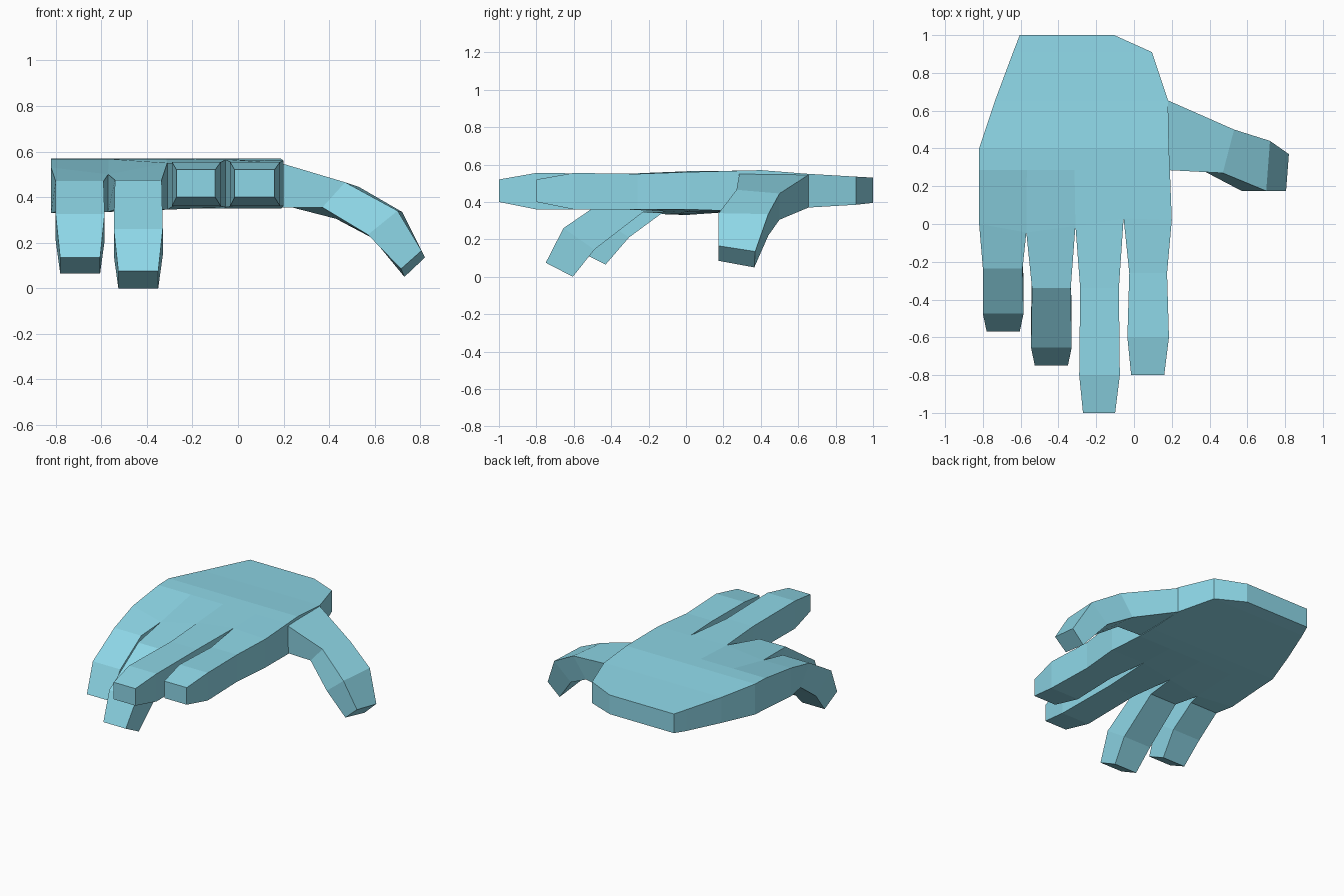
import bpy, bmesh

skin = bpy.data.materials.new("pale_blue")
skin.diffuse_color = (0.27, 0.68, 0.80, 1)


def loft(bm, ring, sections):
    """Bridge a ring of four verts through successive sections and cap the end."""
    for sec in sections:
        nxt = [bm.verts.new(p) for p in sec]
        for i in range(4):
            j = (i + 1) % 4
            bm.faces.new((ring[i], ring[j], nxt[j], nxt[i]))
        ring = nxt
    bm.faces.new(ring)


def finish(bm, name):
    bmesh.ops.recalc_face_normals(bm, faces=bm.faces)
    mesh = bpy.data.meshes.new(name)
    bm.to_mesh(mesh)
    bm.free()
    mesh.materials.append(skin)
    obj = bpy.data.objects.new(name, mesh)
    bpy.context.collection.objects.link(obj)
    return obj


# palm: rows from wrist to knuckles, each with five columns
bm = bmesh.new()
rows = [  # y, left x, right x, bottom z, top z
    (1.00, -0.605, -0.105, 0.395, 0.53),
    (0.91, -0.64, 0.095, 0.385, 0.535),
    (0.655, -0.735, 0.18, 0.37, 0.55),
    (0.40, -0.82, 0.185, 0.355, 0.57),
    (0.285, -0.82, 0.19, 0.35, 0.567),
]
knuckles = [  # x, y, bottom z, top z of the webs between fingers
    (-0.82, 0.0, 0.33, 0.53), (-0.57, -0.045, 0.335, 0.50),
    (-0.31, -0.01, 0.345, 0.55), (-0.055, 0.03, 0.355, 0.565),
    (0.20, 0.02, 0.36, 0.56),
]
grid = [[(x0 + (x1 - x0) * i / 4, y, zb, zt) for i in range(5)]
        for y, x0, x1, zb, zt in rows] + [knuckles]
top = [[bm.verts.new((x, y, zt)) for x, y, zb, zt in r] for r in grid]
bot = [[bm.verts.new((x, y, zb)) for x, y, zb, zt in r] for r in grid]
for r in range(len(grid) - 1):
    for c in range(4):
        for layer in (top, bot):
            bm.faces.new((layer[r][c], layer[r][c + 1],
                          layer[r + 1][c + 1], layer[r + 1][c]))
    for c in (0, 4):
        bm.faces.new((top[r][c], top[r + 1][c], bot[r + 1][c], bot[r][c]))
for c in range(4):
    bm.faces.new((top[0][c], top[0][c + 1], bot[0][c + 1], bot[0][c]))

# fingers: x range, then top (y, z) and bottom (y, z) of each section
fingers = [
    [(-0.80, -0.59, (-0.235, 0.47), (-0.135, 0.335)),
     (-0.80, -0.585, (-0.475, 0.325), (-0.305, 0.21)),
     (-0.78, -0.605, (-0.57, 0.135), (-0.43, 0.065))],
    [(-0.54, -0.335, (-0.34, 0.475), (-0.23, 0.345)),
     (-0.545, -0.33, (-0.655, 0.26), (-0.49, 0.145)),
     (-0.525, -0.35, (-0.75, 0.075), (-0.605, 0.0))],
    [(-0.285, -0.08, (-0.34, 0.55), (-0.34, 0.36)),
     (-0.29, -0.075, (-0.80, 0.555), (-0.80, 0.36)),
     (-0.27, -0.10, (-1.0, 0.52), (-1.0, 0.40))],
    [(-0.025, 0.175, (-0.26, 0.55), (-0.26, 0.36)),
     (-0.035, 0.185, (-0.60, 0.555), (-0.60, 0.36)),
     (-0.015, 0.16, (-0.80, 0.52), (-0.80, 0.40))],
]
for c, secs in enumerate(fingers):
    ring = [top[-1][c], top[-1][c + 1], bot[-1][c + 1], bot[-1][c]]
    loft(bm, ring, [[(x0, *t), (x1, *t), (x1, *b), (x0, *b)]
                    for x0, x1, t, b in secs])
finish(bm, "palm_and_fingers")

# thumb: bent loft growing from the side of the palm
bm = bmesh.new()
base = [(0.185, 0.285, 0.55), (0.178, 0.655, 0.545),
        (0.178, 0.655, 0.37), (0.185, 0.29, 0.355)]
ring = [bm.verts.new(p) for p in base]
loft(bm, ring, [
    [(0.47, 0.27, 0.465), (0.53, 0.50, 0.445), (0.43, 0.50, 0.305), (0.37, 0.28, 0.355)],
    [(0.70, 0.175, 0.34), (0.72, 0.44, 0.335), (0.59, 0.44, 0.22), (0.57, 0.175, 0.235)],
    [(0.805, 0.175, 0.165), (0.82, 0.37, 0.135), (0.73, 0.365, 0.05), (0.715, 0.175, 0.085)],
])
finish(bm, "thumb")
